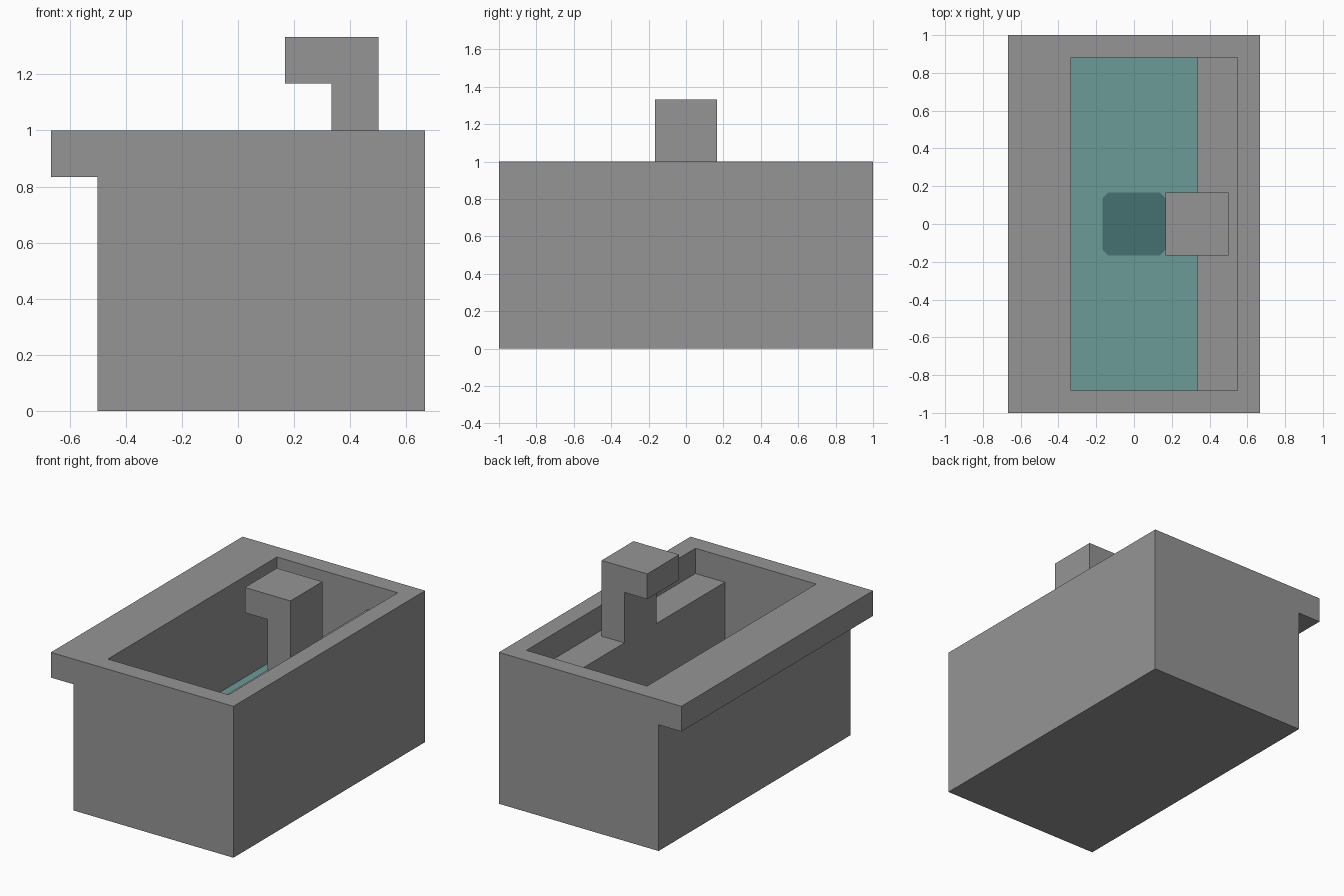
import bpy
import bmesh
from mathutils import Vector

cube = bpy.data.objects.get("Cube")
if cube:
    bpy.data.objects.remove(cube, do_unlink=True)

U = 1 / 6  # the whole design sits on a grid of sixths


def material(name, rgb):
    mat = bpy.data.materials.new(name)
    mat.use_nodes = True
    color = (*rgb, 1.0)
    mat.diffuse_color = color
    mat.node_tree.nodes["Principled BSDF"].inputs["Base Color"].default_value = color
    return mat


STONE = material("stone grey", (0.30, 0.30, 0.30))
WATER = material("water teal", (0.147, 0.325, 0.31))
DRAIN = material("deep teal", (0.06, 0.167, 0.16))


def prism(points, direction):
    """Extrude a closed outline of 3D points along a direction."""
    bm = bmesh.new()
    face = bm.faces.new([bm.verts.new(p) for p in points])
    geom = bmesh.ops.extrude_face_region(bm, geom=[face], use_keep_orig=True)["geom"]
    verts = [g for g in geom if isinstance(g, bmesh.types.BMVert)]
    bmesh.ops.translate(bm, verts=verts, vec=direction)
    bmesh.ops.recalc_face_normals(bm, faces=bm.faces[:])
    bm.normal_update()
    return bm


def finish(name, bm, *mats):
    bmesh.ops.recalc_face_normals(bm, faces=bm.faces[:])
    mesh = bpy.data.meshes.new(name)
    bm.to_mesh(mesh)
    bm.free()
    for mat in mats:
        mesh.materials.append(mat)
    obj = bpy.data.objects.new(name, mesh)
    bpy.context.collection.objects.link(obj)
    return obj


def sink(bm, face, depth):
    """Push a face straight down, leaving walls around it."""
    new = bmesh.ops.extrude_discrete_faces(bm, faces=[face])["faces"][0]
    bmesh.ops.translate(bm, verts=new.verts[:], vec=(0, 0, -depth))
    return new


# Basin block: side profile with an overhanging lip on the right
outline = [(-3, 0), (4, 0), (4, 6), (-4, 6), (-4, 5), (-3, 5)]
bm = prism([(x * U, -1, z * U) for x, z in outline], (0, 2, 0))

# Rim opening, wider border on the lip side
top = max(bm.faces, key=lambda f: f.calc_center_median().z)
bmesh.ops.inset_individual(bm, faces=[top], thickness=U)
for v in top.verts:
    if v.co.x < 0:
        v.co.x = -2 * U

# Shallow step down to the ledge, then the deep water well
step = sink(bm, top, U)
bmesh.ops.bisect_plane(bm, geom=[step, *step.edges, *step.verts],
                       plane_co=(2 * U, 0, 0), plane_no=(1, 0, 0))
bm.normal_update()
well = next(f for f in bm.faces
            if (f.calc_center_median() - Vector((0, 0, 5 * U))).length < 0.01)
water = sink(bm, well, 3 * U)
water.material_index = 1
finish("basin", bm, STONE, WATER)

# Tap: post on the ledge with an arm reaching over the water
outline = [(2, 5), (3, 5), (3, 8), (1, 8), (1, 7), (2, 7)]
finish("tap", prism([(x * U, -U, z * U) for x, z in outline], (0, 2 * U, 0)), STONE)

# Drain: thin square with clipped corners at the bottom of the well
c = U - 0.03
outline = [(U, c), (c, U), (-c, U), (-U, c), (-U, -c), (-c, -U), (c, -U), (U, -c)]
finish("drain", prism([(x, y, 2 * U) for x, y in outline], (0, 0, 0.004)), DRAIN)
